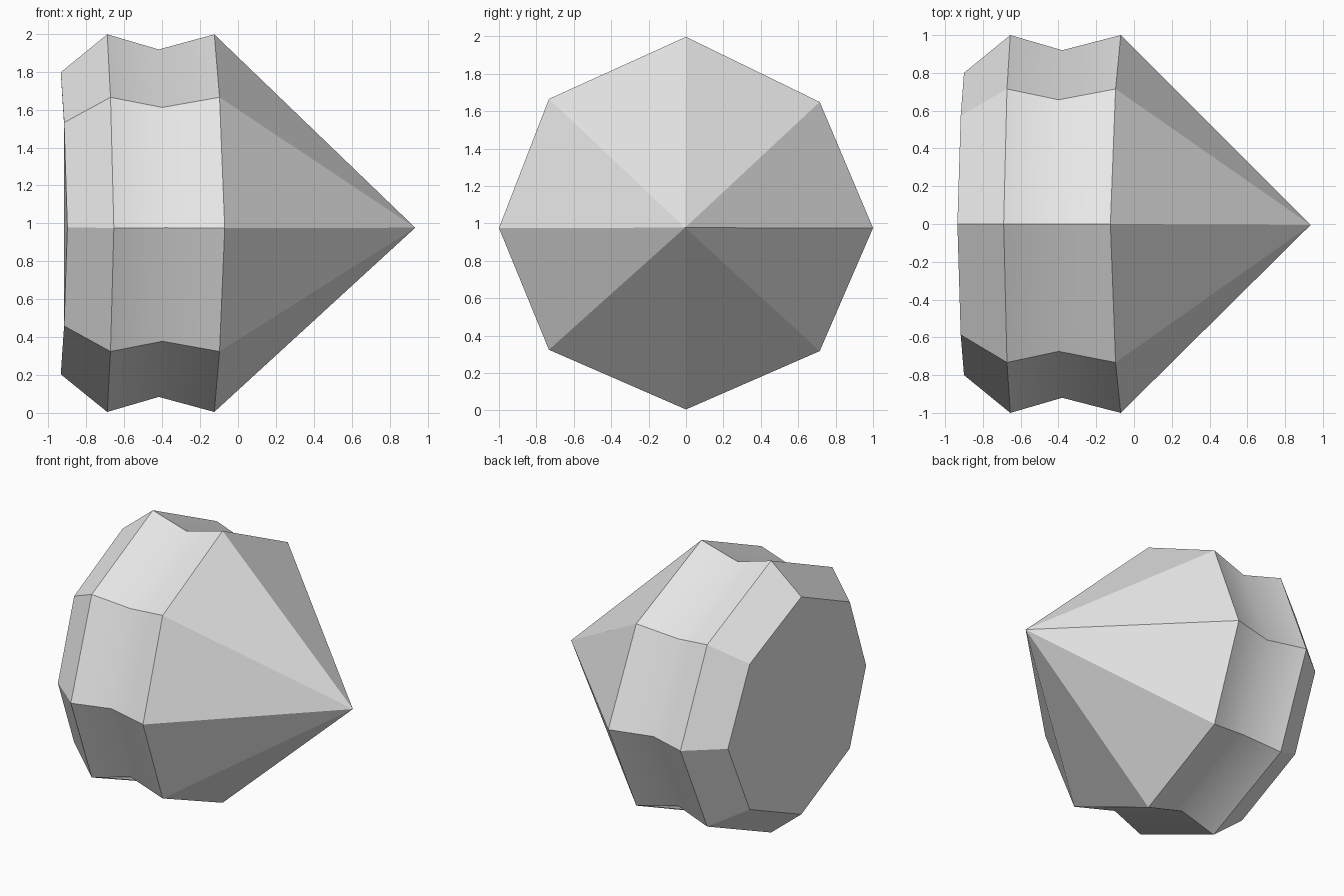
import bpy, bmesh

cube = bpy.data.objects.get("Cube")
if cube:
    bpy.data.objects.remove(cube, do_unlink=True)

# One plain grey material
grey = bpy.data.materials.new("plain grey")
grey.use_nodes = True
colour = (0.8, 0.8, 0.8, 1)
grey.diffuse_color = colour
grey.node_tree.nodes["Principled BSDF"].inputs["Base Color"].default_value = colour

# Slightly uneven octagon section (y, z), starting at the top
SECTION = [(0, 1), (0.715, 0.652), (1, -0.022), (0.715, -0.68),
           (0, -0.992), (-0.733, -0.673), (-1, -0.022), (-0.733, 0.668)]
CENTRE_Z = 0.997

# Rings along x: x at the sides, x at top and bottom, radius
RINGS = [(-0.90, -0.935, 0.80),   # end cap rim
         (-0.655, -0.69, 1.0),    # first ridge
         (-0.38, -0.418, 0.92),   # groove floor
         (-0.07, -0.125, 1.0)]    # second ridge
GROOVE = 2

bm = bmesh.new()


def add_ring(side_x, top_x, radius):
    xs = (top_x, (side_x + top_x) / 2, side_x, (side_x + top_x) / 2)
    return [bm.verts.new((xs[i % 4], y * radius, CENTRE_Z + z * radius))
            for i, (y, z) in enumerate(SECTION)]


rings = [add_ring(*r) for r in RINGS]
apex = bm.verts.new((0.935, -0.005, 0.977))
count = len(SECTION)

# Flat end cap, banded body and pointed cone
bm.faces.new(rings[0])
for k in range(len(rings) - 1):
    for i in range(count):
        j = (i + 1) % count
        face = bm.faces.new((rings[k][i], rings[k][j],
                             rings[k + 1][j], rings[k + 1][i]))
        face.smooth = k in (GROOVE - 1, GROOVE)
for i in range(count):
    bm.faces.new((rings[-1][i], rings[-1][(i + 1) % count], apex))

# Only the groove floor blends smoothly, every other edge is crisp
floor = set(rings[GROOVE])
for edge in bm.edges:
    edge.smooth = all(v in floor for v in edge.verts)

bmesh.ops.recalc_face_normals(bm, faces=bm.faces[:])
mesh = bpy.data.meshes.new("pointed_body")
bm.to_mesh(mesh)
bm.free()
mesh.materials.append(grey)
body = bpy.data.objects.new("pointed_body", mesh)
bpy.context.collection.objects.link(body)
